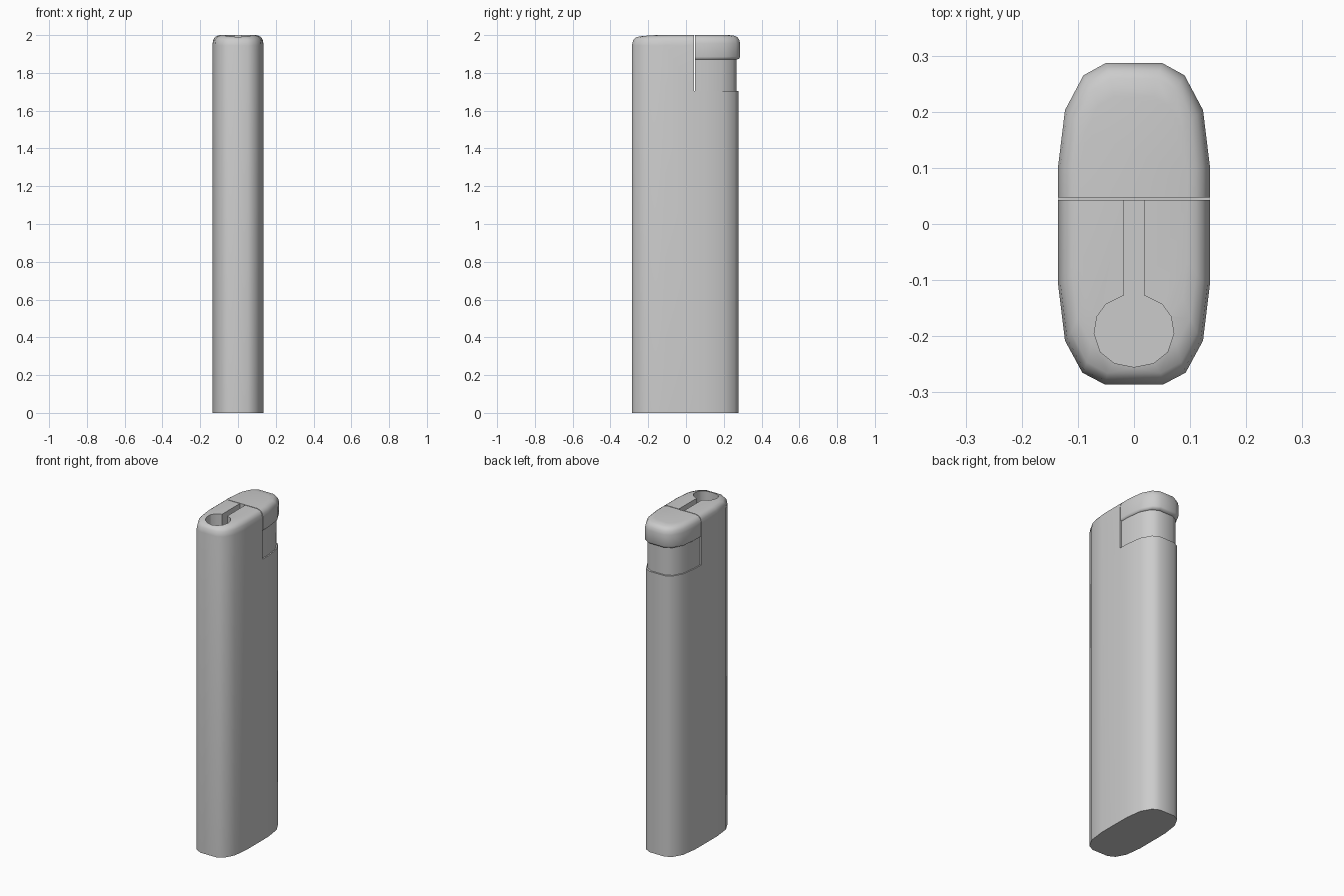
import bpy, bmesh, math

if "Cube" in bpy.data.objects:
    bpy.data.objects.remove(bpy.data.objects["Cube"])

SPLIT = 0.043  # plane between fixed shell and thumb lever


def mirrored(half):
    # half profile on +x, listed back to front -> closed loop
    return half + [(-x, y) for x, y in reversed(half) if abs(x) > 1e-6]


def loft(name, outline, rings, y0=0.0, half_len=0.286):
    # rings: (z, side inset, end inset), scaled towards (0, y0)
    bm = bmesh.new()
    loops = []
    for z, ix, iy in rings:
        sx, sy = 1 - ix / 0.135, 1 - iy / half_len
        loops.append([bm.verts.new((x * sx, y0 + (y - y0) * sy, z)) for x, y in outline])
    n = len(outline)
    for a, b in zip(loops, loops[1:]):
        for i in range(n):
            j = (i + 1) % n
            bm.faces.new((a[i], a[j], b[j], b[i]))
    bm.faces.new(loops[0])
    bm.faces.new(loops[-1])
    bmesh.ops.recalc_face_normals(bm, faces=bm.faces)
    me = bpy.data.meshes.new(name)
    bm.to_mesh(me)
    bm.free()
    ob = bpy.data.objects.new(name, me)
    bpy.context.collection.objects.link(ob)
    return ob


def select(ob):
    bpy.ops.object.select_all(action='DESELECT')
    ob.select_set(True)
    bpy.context.view_layer.objects.active = ob


def cut(ob, cutter):
    select(ob)
    mod = ob.modifiers.new("cut", 'BOOLEAN')
    mod.operation = 'DIFFERENCE'
    mod.solver = 'EXACT'
    mod.object = cutter
    bpy.ops.object.modifier_apply(modifier=mod.name)
    bpy.data.objects.remove(cutter, do_unlink=True)


# Body shell with softly rounded top
front = [(0.135, -0.11), (0.123, -0.208), (0.092, -0.265), (0.052, -0.286)]
body_back = [(0.05, 0.277), (0.088, 0.257), (0.121, 0.198), (0.134, 0.105), (0.135, SPLIT)]
body = loft("body", mirrored(body_back + front), [
    (0, 0, 0), (1.945, 0, 0), (1.973, 0.004, 0.006), (1.988, 0.012, 0.02),
    (1.996, 0.024, 0.055), (2.0, 0.04, 0.11)])

# Notch for the lever
box = [(0.3, 0.5), (0.3, SPLIT), (-0.3, SPLIT), (-0.3, 0.5)]
cut(body, loft("notch_cutter", box, [(1.703, 0, 0), (2.2, 0, 0)]))

# Keyhole-shaped flame opening
keyhole = [(0.018, 0.08), (0.018, -0.127), (0.05, -0.143), (0.066, -0.165),
           (0.071, -0.195), (0.06, -0.228), (0.035, -0.248), (0, -0.255)]
cut(body, loft("keyhole_cutter", mirrored(keyhole), [(1.75, 0, 0), (2.2, 0, 0)]))

# Thumb lever: inset neck and overhanging cap
y0 = SPLIT + 0.004
lever = mirrored([(0.05, 0.287), (0.09, 0.265), (0.123, 0.203), (0.135, 0.105), (0.135, y0)])
neck = loft("lever_neck", lever, [(1.695, 0.008, 0.02), (1.885, 0.008, 0.02)], y0, 0.24)
cap = loft("lever_cap", lever, [
    (1.87, 0.009, 0.019), (1.876, 0.002, 0.005), (1.886, 0, 0), (1.955, 0, 0),
    (1.975, 0.004, 0.005), (1.988, 0.012, 0.014), (1.996, 0.024, 0.028),
    (2.0, 0.04, 0.06)], y0, 0.24)

for ob in (body, neck, cap):
    select(ob)
    bpy.ops.object.shade_smooth_by_angle(angle=math.radians(42))
